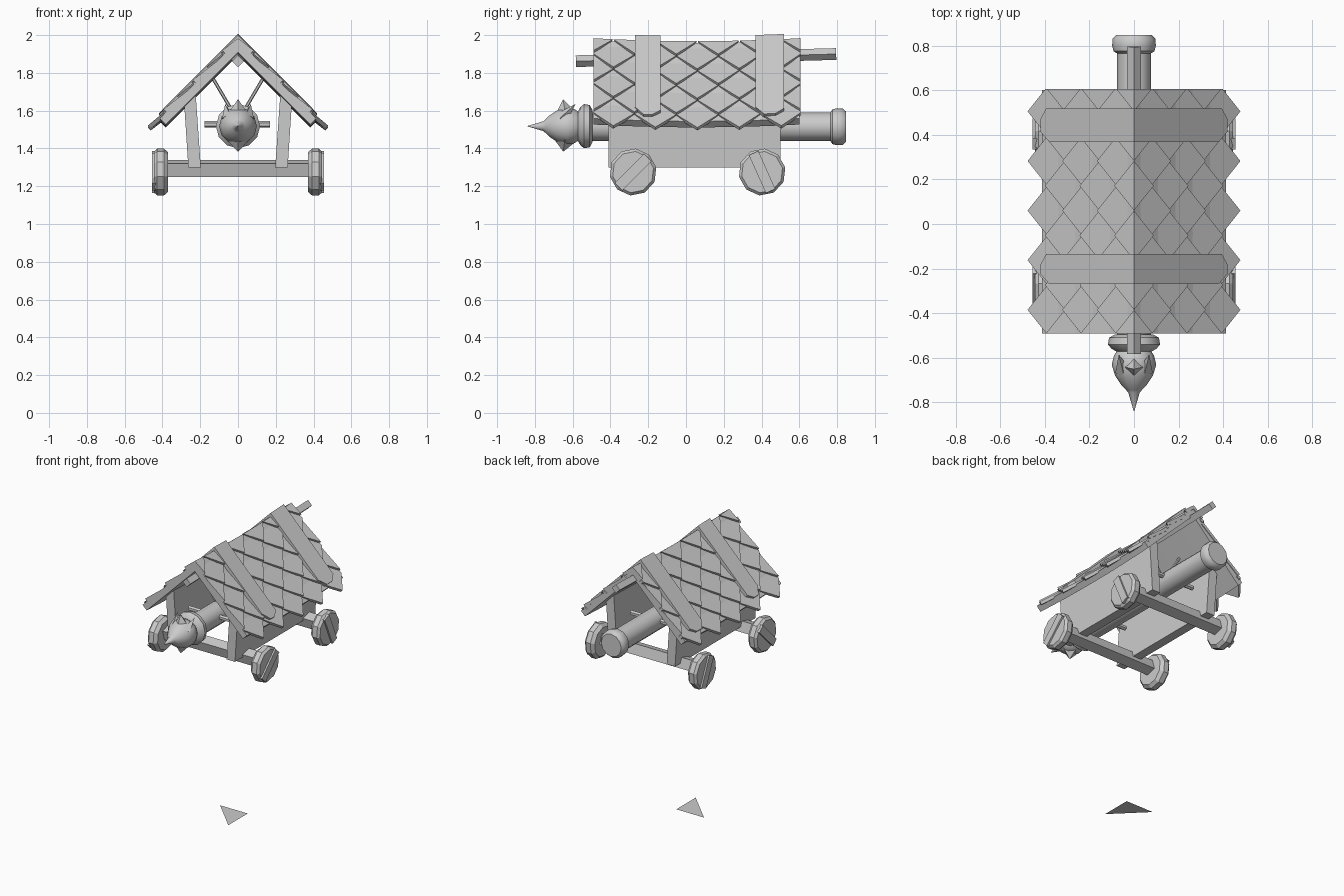
import bpy, bmesh, math
from mathutils import Vector, Matrix

if "Cube" in bpy.data.objects:
    bpy.data.objects.remove(bpy.data.objects["Cube"])

wood = bpy.data.materials.new("plain_grey")
wood.diffuse_color = (0.6, 0.6, 0.6, 1)
wood.use_nodes = True
wood.node_tree.nodes["Principled BSDF"].inputs["Base Color"].default_value = wood.diffuse_color
R2 = math.sqrt(2)


def finish(name, bm, mirror=False, smooth=False):
    bmesh.ops.recalc_face_normals(bm, faces=bm.faces)
    me = bpy.data.meshes.new(name)
    bm.to_mesh(me)
    bm.free()
    me.materials.append(wood)
    ob = bpy.data.objects.new(name, me)
    bpy.context.collection.objects.link(ob)
    if mirror:
        ob.modifiers.new("mirror", 'MIRROR').use_clip = False
    if smooth:
        bpy.context.view_layer.objects.active = ob
        ob.select_set(True)
        bpy.ops.object.shade_smooth_by_angle(angle=math.radians(40))
        ob.select_set(False)
    return ob


def prism(bm, bottom, top):
    """Closed solid between two matching outlines."""
    a = [bm.verts.new(p) for p in bottom]
    b = [bm.verts.new(p) for p in top]
    bm.faces.new(a)
    bm.faces.new(b)
    for i in range(len(a)):
        j = (i + 1) % len(a)
        bm.faces.new((a[i], a[j], b[j], b[i]))


def rod(bm, p, q, r1, r2, sides, spin=0):
    """Straight round or square bar from p to q."""
    p, q = Vector(p), Vector(q)
    m = (Matrix.Translation((p + q) / 2) @ (q - p).to_track_quat('Z', 'Y').to_matrix().to_4x4()
         @ Matrix.Rotation(spin, 4, 'Z'))
    bmesh.ops.create_cone(bm, cap_ends=True, segments=sides, radius1=r1, radius2=r2,
                          depth=(q - p).length, matrix=m)


def lathe(bm, profile, sides, centre, axis, phase=0):
    """Rings of (position, radius) around the x or y axis."""
    rings = []
    for t, r in profile:
        ring = []
        for k in range(sides):
            a = 2 * math.pi * k / sides + phase
            u, v = r * math.cos(a), r * math.sin(a)
            off = (t, u, v) if axis == 'X' else (u, t, v)
            ring.append(bm.verts.new(Vector(centre) + Vector(off)))
        rings.append(ring)
    for a, b in zip(rings, rings[1:]):
        for k in range(sides):
            j = (k + 1) % sides
            bm.faces.new((a[k], a[j], b[j], b[k]))
    bm.faces.new(rings[0])
    bm.faces.new(rings[-1])


def slope(s, h, y):
    """Point on the right roof slope: s down from the ridge, h above the surface."""
    sag = 0.015 * (1 - ((y - 0.055) / 0.545) ** 2)
    return Vector(((s + h) / R2, y, 1.972 - sag + (h - s) / R2))


# Roof slab, sagging a little in the middle
bm = bmesh.new()
rows = []
for i in range(9):
    y = -0.49 + 1.09 * i / 8
    rows.append([bm.verts.new(p) for p in (
        slope(0, 0, y), slope(0.585, 0, y), slope(0.585, -0.045, y),
        slope(0, 0, y) - Vector((0, 0, 0.064)))])
for a, b in zip(rows, rows[1:]):
    for k in (0, 1, 2):
        bm.faces.new((a[k], a[k + 1], b[k + 1], b[k]))
bm.faces.new(rows[0])
bm.faces.new(rows[-1])
finish("roof_slab", bm, mirror=True)

# Diamond shingles in staggered rows, trimmed at the ridge and both ends
bm = bmesh.new()
d, pitch = 0.109, 0.2225
for row in range(6):
    s = 0.654 - 0.11 * row - 0.11
    for col in range(-3, 4):
        y = 0.06 + pitch * (col + 0.5 * (row % 2))
        if not -0.55 < y < 0.66:
            continue
        outline = [(s + d, 0.022, y), (s, 0.008, y + d), (s - d, -0.006, y), (s, 0.008, y - d)]
        prism(bm, [slope(a, h - 0.022, b) for a, h, b in outline],
              [slope(a, h, b) for a, h, b in outline])
for co, no in (((0, 0, 0), (-1, 0, 0)), ((0, -0.49, 0), (0, -1, 0)), ((0, 0.605, 0), (0, 1, 0))):
    res = bmesh.ops.bisect_plane(bm, geom=bm.verts[:] + bm.edges[:] + bm.faces[:],
                                 plane_co=co, plane_no=no, clear_outer=True)
    cut = [e for e in res['geom_cut'] if isinstance(e, bmesh.types.BMEdge)]
    bmesh.ops.holes_fill(bm, edges=cut)
finish("roof_shingles", bm, mirror=True)

# Two planks laid over the shingles
bm = bmesh.new()
for y0, y1 in ((-0.27, -0.135), (0.368, 0.518)):
    outline = [(0, y0), (0.51, y0), (0.565, y0 + 0.045), (0.565, y1 - 0.045), (0.53, y1), (0, y1)]
    lo = [slope(s, 0.0, y) for s, y in outline]
    hi = [slope(s, 0.027, y) for s, y in outline]
    for ring in (lo, hi):
        for k in (0, 5):
            ring[k].z += ring[k].x
            ring[k].x = 0
    prism(bm, lo, hi)
finish("roof_planks", bm, mirror=True)

# Ridge beam
bm = bmesh.new()
rod(bm, (0, -0.583, 1.862), (0, 0.795, 1.9), 0.031, 0.031, 4)
finish("ridge_beam", bm)

# Leaning side walls
bm = bmesh.new()
section = [(0.197, 1.3), (0.263, 1.3), (0.287, 1.67), (0.227, 1.73)]
prism(bm, [(x, -0.41, z) for x, z in section], [(x, 0.5, z) for x, z in section])
finish("side_wall", bm, mirror=True)

# Axle beams
bm = bmesh.new()
for y in (-0.28, 0.403):
    rod(bm, (-0.38, y, 1.294), (0.38, y, 1.294), 0.052, 0.052, 4, math.radians(61))
finish("axles", bm)

# Ten-sided wheels with a plank across the outside
for label, y, tilt in (("front", -0.28, 45), ("back", 0.403, 114)):
    bm = bmesh.new()
    lathe(bm, [(0.37, 0.105), (0.392, 0.125), (0.428, 0.125), (0.444, 0.11)], 10,
          (0, y, 1.275), 'X', 0.2)
    finish(label + "_wheel", bm, mirror=True)
    bm = bmesh.new()
    bmesh.ops.create_cube(bm, size=1, matrix=Matrix.Translation((0.443, y, 1.275))
                          @ Matrix.Rotation(math.radians(tilt), 4, 'X')
                          @ Matrix.Diagonal((0.025, 0.22, 0.055, 1)))
    finish(label + "_wheel_plank", bm, mirror=True)

# Ram log with end collar
bm = bmesh.new()
lathe(bm, [(-0.51, 0.076), (0.765, 0.076), (0.775, 0.092), (0.8, 0.098), (0.83, 0.096), (0.848, 0.08)],
      12, (0, 0, 1.515), 'Y')
finish("ram_log", bm, smooth=True)

# Ram head: neck collar, bulb and spike
bm = bmesh.new()
lathe(bm, [(-0.495, 0.085), (-0.51, 0.112), (-0.54, 0.117), (-0.56, 0.1), (-0.572, 0.078), (-0.59, 0.09),
           (-0.63, 0.1), (-0.68, 0.085), (-0.725, 0.055), (-0.745, 0.035), (-0.755, 0.026), (-0.84, 0.001)],
      12, (0, 0, 1.518), 'Y')
finish("ram_head", bm, smooth=True)

# Horns, crest and chin
bm = bmesh.new()
for x in (-1, 1):
    rod(bm, (x * 0.05, -0.66, 1.56), (x * 0.068, -0.585, 1.635), 0.035, 0.0, 4)
rod(bm, (0, -0.64, 1.59), (0, -0.65, 1.658), 0.05, 0.002, 4)
rod(bm, (0, -0.64, 1.455), (0, -0.65, 1.385), 0.07, 0.002, 4)
finish("head_spikes", bm)

# Hanging ropes and push bars
bm = bmesh.new()
for y in (-0.22, 0.3):
    for x in (-1, 1):
        rod(bm, (x * 0.15, y, 1.8), (x * 0.02, y, 1.58), 0.009, 0.009, 6)
finish("hanging_ropes", bm)
bm = bmesh.new()
for y in (-0.3, 0.05, 0.38):
    rod(bm, (-0.178, y, 1.527), (0.17, y, 1.527), 0.017, 0.017, 6)
finish("push_bars", bm)

# Loose triangle on the ground
bm = bmesh.new()
bm.faces.new([bm.verts.new(p) for p in ((0.07, 0.01, 0), (-0.15, 0.01, 0), (0.07, -0.21, 0))])
ob = finish("ground_triangle", bm)
if ob.data.polygons[0].normal.z < 0:
    ob.data.flip_normals()
